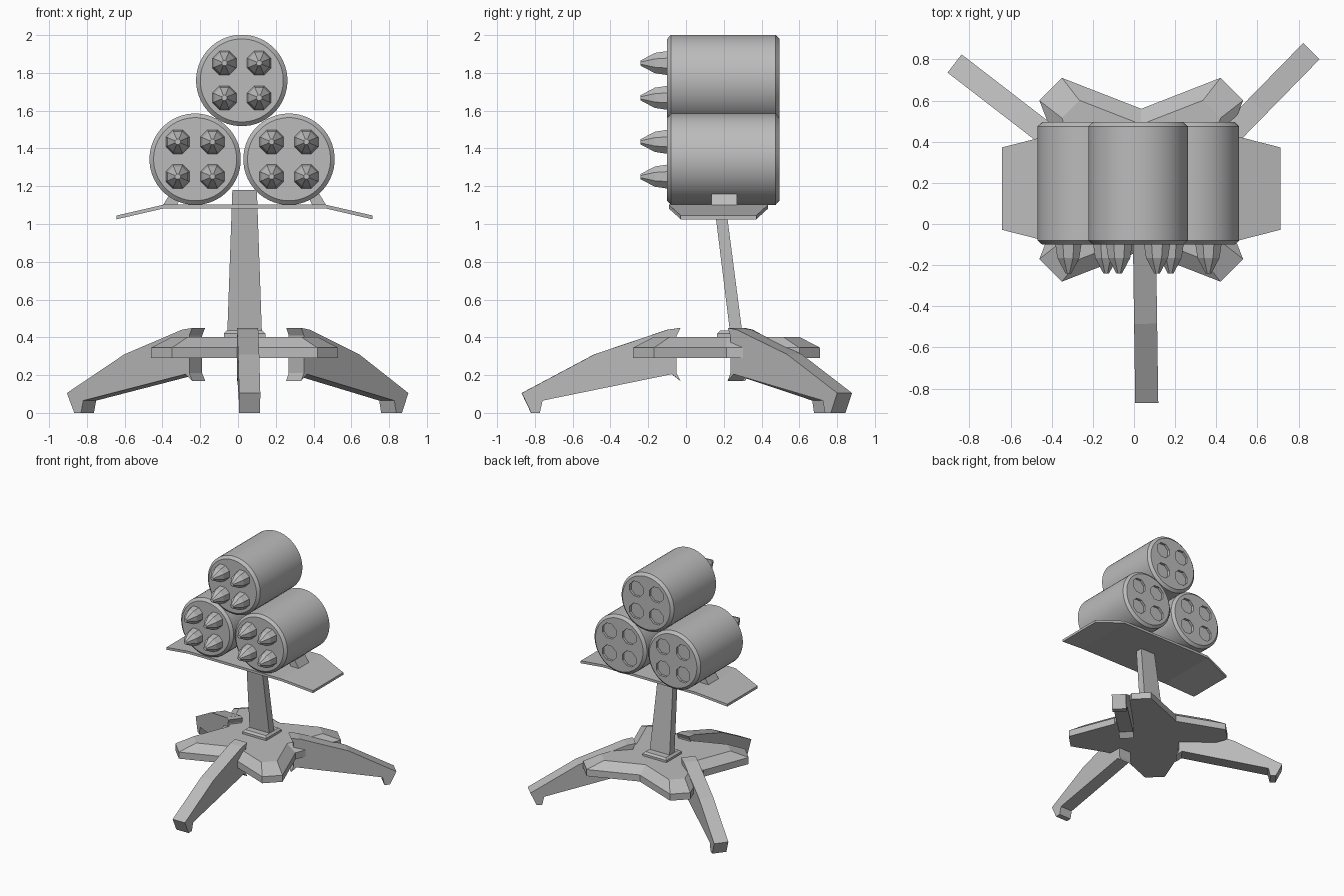
import bpy, math
from math import sin, cos, pi
from mathutils import Vector

if "Cube" in bpy.data.objects:
    bpy.data.objects.remove(bpy.data.objects["Cube"], do_unlink=True)

GREY = (0.5, 0.5, 0.5, 1)
metal = bpy.data.materials.new("plain_grey_metal")
metal.use_nodes = True
metal.diffuse_color = GREY
metal.node_tree.nodes["Principled BSDF"].inputs["Base Color"].default_value = GREY


def loft(name, rings):
    """Bridge matching rings of points and cap both ends."""
    import bmesh
    bm = bmesh.new()
    loops = [[bm.verts.new(p) for p in ring] for ring in rings]
    n = len(loops[0])
    for a, b in zip(loops, loops[1:]):
        for i in range(n):
            j = (i + 1) % n
            bm.faces.new((a[i], a[j], b[j], b[i]))
    bm.faces.new(loops[0])
    bm.faces.new(loops[-1])
    bmesh.ops.recalc_face_normals(bm, faces=bm.faces)
    mesh = bpy.data.meshes.new(name)
    bm.to_mesh(mesh)
    bm.free()
    mesh.materials.append(metal)
    obj = bpy.data.objects.new(name, mesh)
    bpy.context.collection.objects.link(obj)
    return obj


def turned(name, cx, cz, profile, sides):
    """Revolve (y, radius) pairs about an axis running front to back."""
    return loft(name, [[(cx + r * cos(2 * pi * (i + 0.5) / sides), y,
                         cz + r * sin(2 * pi * (i + 0.5) / sides))
                        for i in range(sides)] for y, r in profile])


def rect(x0, x1, y0, y1, z):
    return [(x0, y0, z), (x1, y0, z), (x1, y1, z), (x0, y1, z)]


def activate(obj):
    bpy.ops.object.select_all(action='DESELECT')
    obj.select_set(True)
    bpy.context.view_layer.objects.active = obj


# Launcher drums: smooth shells, rear wells and protruding warheads
SPREAD = 0.092
for label, cx, cz in (("top", 0.02, 1.76), ("right", -0.227, 1.343), ("left", 0.27, 1.343)):
    drum = turned(label + "_drum", cx, cz,
                  [(-0.1, 0.22), (-0.08, 0.242), (0.475, 0.242), (0.495, 0.22)], 48)
    spots = [(cx + sx * SPREAD, cz + sz * SPREAD) for sx in (-1, 1) for sz in (-1, 1)]
    for k, (x, z) in enumerate(spots):
        cutter = turned("well_cutter", x, z, [(0.475, 0.066), (0.55, 0.066)], 8)
        cutter.hide_render = True
        activate(drum)
        cut = drum.modifiers.new("well", 'BOOLEAN')
        cut.operation, cut.solver, cut.object = 'DIFFERENCE', 'EXACT', cutter
        bpy.ops.object.modifier_apply(modifier=cut.name)
        bpy.data.objects.remove(cutter, do_unlink=True)
        turned(f"{label}_warhead_{k + 1}", x, z,
               [(-0.09, 0.07), (-0.165, 0.058), (-0.24, 0.015)], 8)
    activate(drum)
    bpy.ops.object.shade_smooth_by_angle(angle=math.radians(30))

# Carrier plate with drooping, tapered wings
MID_X, MID_Y = 0.035, 0.172


def plate_section(x, half, z):
    return [(x, MID_Y - half, z), (x, MID_Y + half, z),
            (x, MID_Y + half, z + 0.02), (x, MID_Y - half, z + 0.02)]


loft("carrier_plate", [plate_section(MID_X + dx, half, z) for dx, half, z in
                       ((-0.677, 0.2, 1.025), (-0.43, 0.263, 1.082),
                        (0.43, 0.263, 1.082), (0.677, 0.2, 1.025))])

# Chocks wedged beneath the lower drums
for side, label in ((-1, "right"), (1, "left")):
    loft(label + "_chock", [
        rect(MID_X + side * 0.435, MID_X + side * 0.36, 0.135, 0.27, 1.095),
        rect(MID_X + side * 0.395, MID_X + side * 0.33, 0.135, 0.27, 1.16)])

# Leaning post and its footing
loft("post", [rect(-0.057, 0.127, 0.235, 0.3, 0.41), rect(-0.03, 0.1, 0.14, 0.2, 1.18)])
loft("post_footing", [rect(-0.075, 0.145, 0.165, 0.365, 0.39),
                      rect(-0.075, 0.145, 0.165, 0.365, 0.42),
                      rect(-0.06, 0.13, 0.18, 0.35, 0.435)])

# Four-armed hub with a sloping shoulder
HUB = Vector((0.035, 0.215))
outline = []
for q in range(4):
    for x, y in ((0.345, 0), (0.495, 0.385), (0.385, 0.495)):
        c, s = round(cos(q * pi / 2)), round(sin(q * pi / 2))
        outline.append((c * x - s * y, s * x + c * y))
loft("hub", [[(HUB.x + x * k, HUB.y + y * k, z) for x, y in outline]
             for z, k in ((0.29, 1), (0.345, 1), (0.402, 0.78))])

# Three splayed legs extruded from one hooked side profile
LEG = ((0, 0.45), (0.07, 0.44), (0.455, 0.31), (0.84, 0.105), (0.79, 0), (0.745, 0),
       (0.73, 0.065), (0.045, 0.205), (0, 0.17), (0.02, 0.21), (0.02, 0.41))
for label, inner, tip in (("front", (0.05, -0.03), (0.062, -0.87)),
                          ("back_right", (-0.208, 0.268), (-0.872, 0.78)),
                          ("back_left", (0.295, 0.26), (0.862, 0.84))):
    start = Vector(inner)
    along = (Vector(tip) - start) / 0.84
    across = Vector((-along.y, along.x)).normalized() * 0.056
    loft(label + "_leg", [[(*(start + along * d + across * s), z) for d, z in LEG]
                          for s in (-1, 1)])
